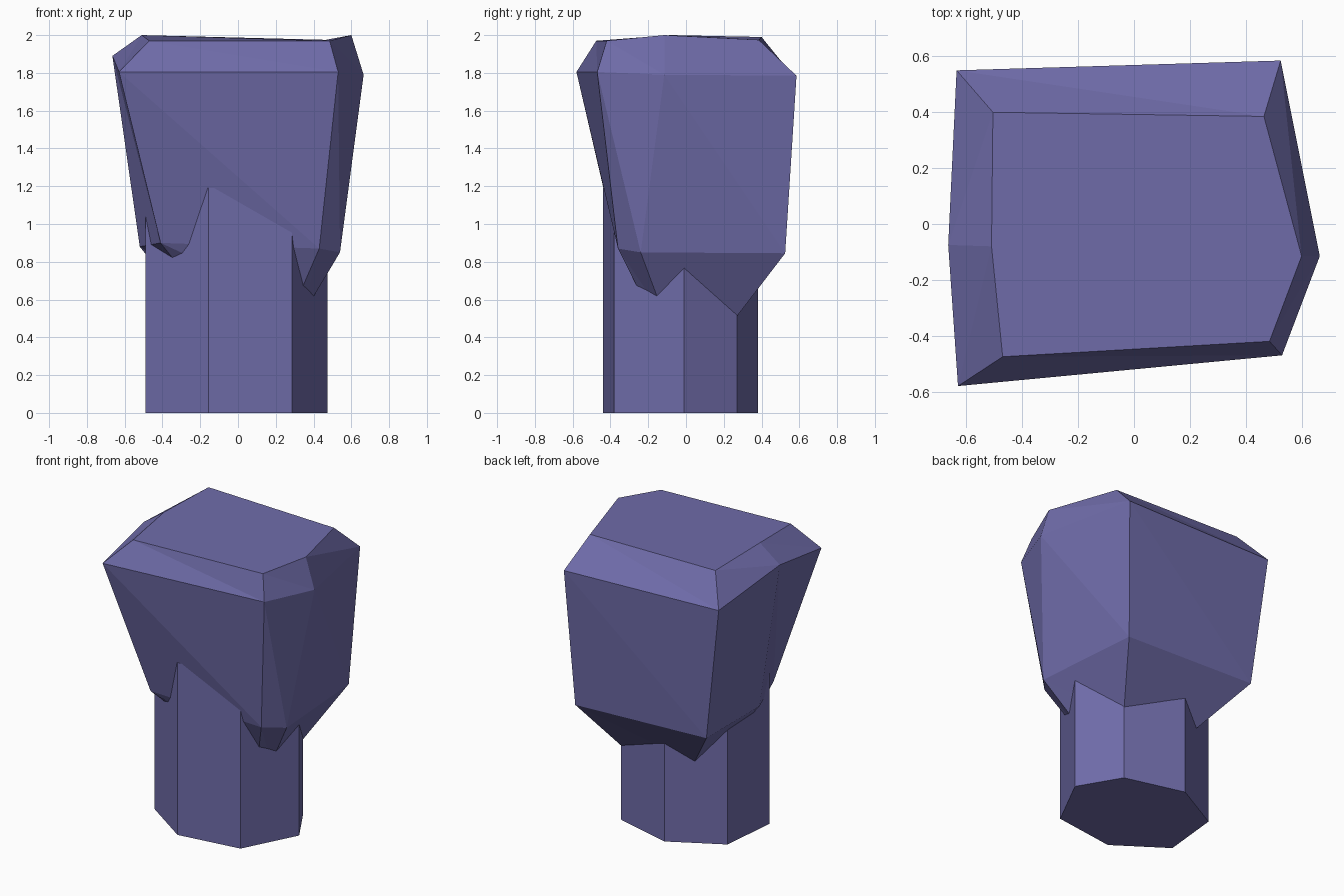
import bpy, bmesh

if "Cube" in bpy.data.objects:
    bpy.data.objects.remove(bpy.data.objects["Cube"])

mat = bpy.data.materials.new("violet_blue")
mat.diffuse_color = (0.16, 0.15, 0.40, 1)
mat.use_nodes = True
mat.node_tree.nodes["Principled BSDF"].inputs["Base Color"].default_value = mat.diffuse_color


def loft(name, rings):
    """Skin closed rings of points from bottom to top, capping both ends."""
    bm = bmesh.new()
    rows = [[bm.verts.new(p) for p in ring] for ring in rings]
    n = len(rows[0])
    for low, high in zip(rows, rows[1:]):
        for i in range(n):
            j = (i + 1) % n
            bm.faces.new((low[i], low[j], high[i]))
            bm.faces.new((low[j], high[j], high[i]))
    bm.faces.new(rows[0][::-1])
    bm.faces.new(rows[-1])
    bmesh.ops.recalc_face_normals(bm, faces=bm.faces)
    mesh = bpy.data.meshes.new(name)
    bm.to_mesh(mesh)
    bm.free()
    mesh.materials.append(mat)
    obj = bpy.data.objects.new(name, mesh)
    bpy.context.collection.objects.link(obj)
    return obj


# Trunk: uneven seven-sided prism
outline = [(-.49, -.21), (-.155, -.44), (.285, -.38), (.475, -.01),
           (.31, .27), (-.1, .38), (-.45, .19)]
loft("trunk", [[(x, y, z) for x, y in outline] for z in (0, 1.19)])

# Canopy: irregular six-sided block, bevelled at top and bottom
bottom = [(-.25, -.21, .70), (.30, -.21, .57), (.33, -.11, .50),
          (.28, .23, .46), (-.25, .27, .54), (-.30, -.05, .60)]
lower = [(-.41, -.37, .90), (.43, -.36, .87), (.54, -.24, .85),
         (.48, .525, .845), (-.52, .52, .88), (-.52, -.06, .88)]
upper = [(-.63, -.58, 1.805), (.53, -.47, 1.805), (.665, -.115, 1.79),
         (.525, .585, 1.785), (-.635, .55, 1.805), (-.665, -.075, 1.89)]
top = [(-.47, -.475, 1.97), (.485, -.42, 1.97), (.60, -.115, 2.0),
       (.465, .385, 1.975), (-.505, .40, 1.99), (-.51, -.08, 2.0)]
loft("canopy", [bottom, lower, upper, top])
